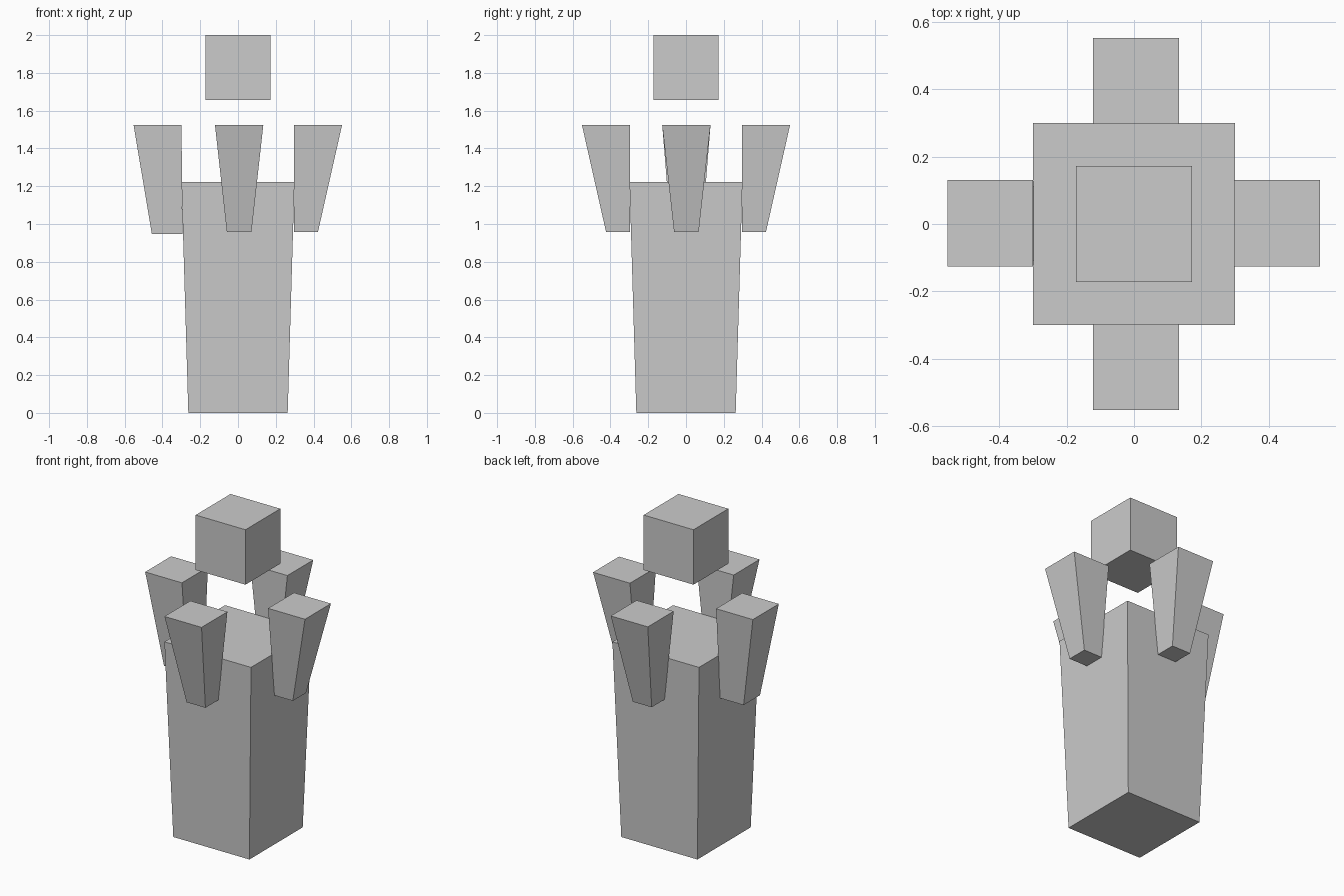
import bpy

if "Cube" in bpy.data.objects:
    bpy.data.objects.remove(bpy.data.objects["Cube"])


def tapered_block(name, bottom, top):
    """Four-sided block between two rectangles given as (x0, x1, y0, y1, z)."""
    verts = []
    for x0, x1, y0, y1, z in (bottom, top):
        verts += [(x0, y0, z), (x1, y0, z), (x1, y1, z), (x0, y1, z)]
    faces = [(3, 2, 1, 0), (4, 5, 6, 7)]
    faces += [(i, (i + 1) % 4, (i + 1) % 4 + 4, i + 4) for i in range(4)]
    mesh = bpy.data.meshes.new(name)
    mesh.from_pydata(verts, [], faces)
    obj = bpy.data.objects.new(name, mesh)
    bpy.context.collection.objects.link(obj)
    return obj


def square(half, z):
    return (-half, half, -half, half, z)


# Pillar flaring slightly upward, with a floating cube above it
tapered_block("pillar", square(0.263, 0.0), square(0.299, 1.223))
tapered_block("floating_cube", square(0.172, 1.657), square(0.172, 2.0))

# Prongs against each side: inner face upright, the other three flare upward
PRONG_TOP, PRONG_BOTTOM = 1.525, 0.957
IN, OUT_LOW, OUT_HIGH = 0.296, 0.423, 0.551
HALF_LOW, HALF_HIGH = 0.065, 0.128
SHIFT_X, SHIFT_Y = 0.006, 0.002

for name, s in (("front_prong", -1), ("back_prong", 1)):
    low, high = sorted((s * IN, s * OUT_LOW)), sorted((s * IN, s * OUT_HIGH))
    tapered_block(name,
                  (SHIFT_X - HALF_LOW, SHIFT_X + HALF_LOW, *low, PRONG_BOTTOM),
                  (SHIFT_X - HALF_HIGH, SHIFT_X + HALF_HIGH, *high, PRONG_TOP))

tapered_block("right_prong",
              (IN, OUT_LOW, SHIFT_Y - HALF_LOW, SHIFT_Y + HALF_LOW, PRONG_BOTTOM),
              (IN, OUT_HIGH, SHIFT_Y - HALF_HIGH, SHIFT_Y + HALF_HIGH, PRONG_TOP))

# The left prong has a thicker, slightly lower foot
tapered_block("left_prong",
              (-0.456, -0.294, SHIFT_Y - 0.081, SHIFT_Y + 0.081, 0.947),
              (-0.553, -0.299, SHIFT_Y - HALF_HIGH, SHIFT_Y + HALF_HIGH, PRONG_TOP))
